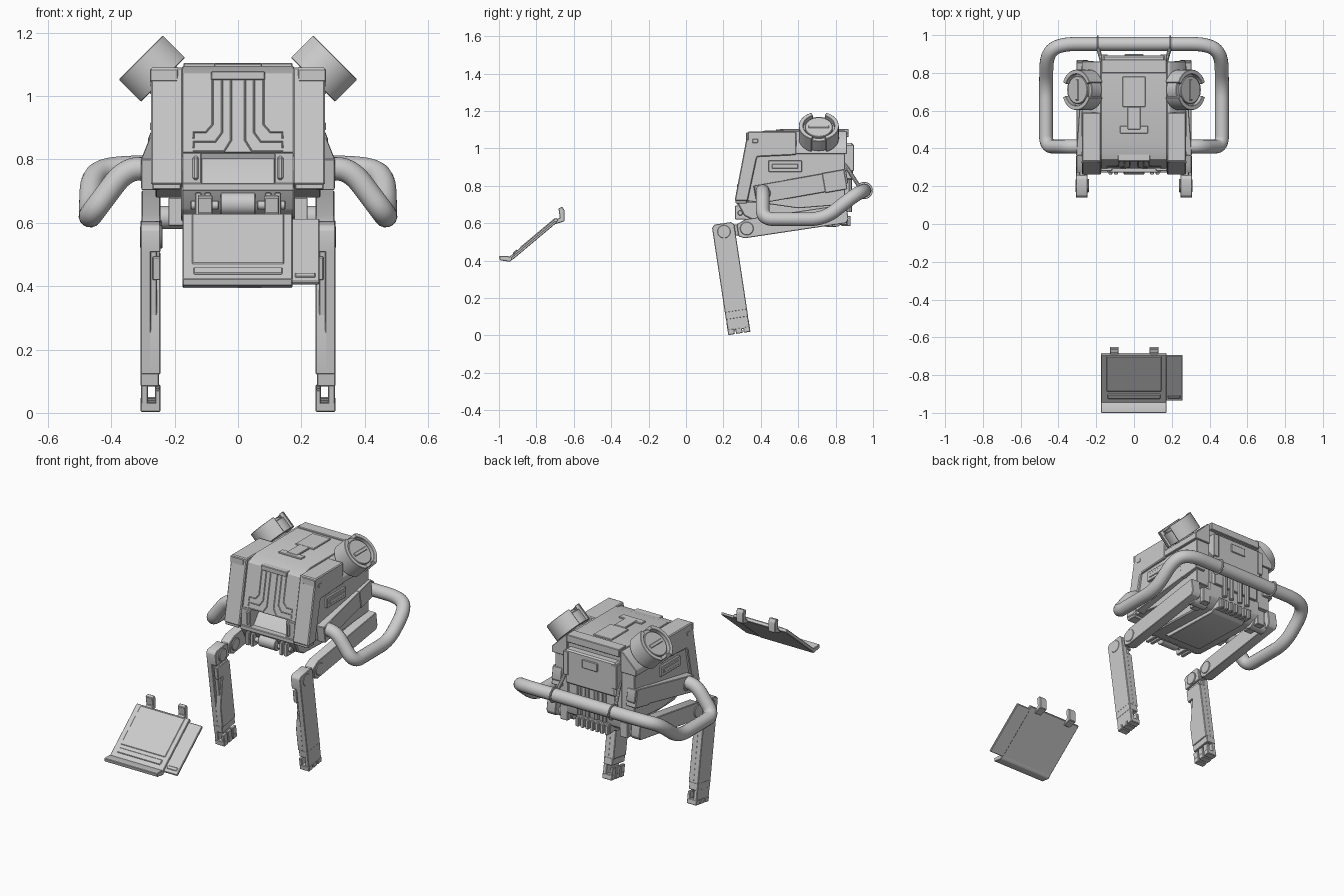
import bpy, bmesh
from math import radians, sin, cos, pi
from mathutils import Matrix, Vector

if "Cube" in bpy.data.objects:
    bpy.data.objects.remove(bpy.data.objects["Cube"])

I = Matrix.Identity(4)


def prism(name, pts, x0, x1, M=I, mirror=False, bevel=0.003):
    """Extrude a (y, z) profile along local x, then place it with M."""
    bm = bmesh.new()
    a = [bm.verts.new(M @ Vector((x0, y, z))) for y, z in pts]
    b = [bm.verts.new(M @ Vector((x1, y, z))) for y, z in pts]
    bm.faces.new(a)
    bm.faces.new(b[::-1])
    for i in range(len(a)):
        j = (i + 1) % len(a)
        bm.faces.new((a[i], b[i], b[j], a[j]))
    bmesh.ops.recalc_face_normals(bm, faces=bm.faces)
    me = bpy.data.meshes.new(name)
    bm.to_mesh(me)
    bm.free()
    ob = bpy.data.objects.new(name, me)
    bpy.context.collection.objects.link(ob)
    if bevel:
        m = ob.modifiers.new("bevel", 'BEVEL')
        m.width, m.segments, m.limit_method = bevel, 1, 'ANGLE'
    if mirror:
        ob.modifiers.new("mirror", 'MIRROR')
    return ob


def box(name, x, y, z, M=I, mirror=False, bevel=0.003):
    return prism(name, [(y[0], z[0]), (y[1], z[0]), (y[1], z[1]), (y[0], z[1])],
                 x[0], x[1], M, mirror, bevel)


def disc(name, c, r, x0, x1, M=I, mirror=False, n=32, bevel=0.003):
    pts = [(c[0] + r * cos(2 * pi * i / n), c[1] + r * sin(2 * pi * i / n)) for i in range(n)]
    return prism(name, pts, x0, x1, M, mirror, bevel)


def sector(name, r0, r1, a0, a1, x0, x1, M, n=16):
    ang = [radians(a0 + (a1 - a0) * i / n) for i in range(n + 1)]
    pts = [(r1 * cos(a), r1 * sin(a)) for a in ang] + [(r0 * cos(a), r0 * sin(a)) for a in ang[::-1]]
    return prism(name, pts, x0, x1, M, True, 0.002)


def rounded(pts, radii, n=8):
    """Replace inner corners of a polyline by smooth bends."""
    P = [Vector(p) for p in pts]
    out = [P[0]]
    for a, b, c, r in zip(P, P[1:], P[2:], radii):
        u, v = a - b, c - b
        s = b + u.normalized() * min(r, u.length * .48)
        e = b + v.normalized() * min(r, v.length * .48)
        for i in range(n + 1):
            t = i / n
            out.append(s * (1 - t) ** 2 + b * 2 * t * (1 - t) + e * t * t)
    return out + [P[-1]]


def tube(name, pts, r, res=6):
    cu = bpy.data.curves.new(name, 'CURVE')
    cu.dimensions, cu.bevel_depth, cu.bevel_resolution, cu.use_fill_caps = '3D', r, res, True
    sp = cu.splines.new('POLY')
    sp.points.add(len(pts) - 1)
    for p, q in zip(sp.points, pts):
        p.co = (*q, 1)
    ob = bpy.data.objects.new(name, cu)
    bpy.context.collection.objects.link(ob)
    return ob


def place(y, z, deg):
    return Matrix.Translation((0, y, z)) @ Matrix.Rotation(radians(deg), 4, 'X')


def front(z):  # y of the sloping front face at height z
    return 0.275 + (z - 0.72) * 0.19


# Central body: hull, sloping brow, recessed opening with posts
prism("body_core", [(front(.82), .82), (front(1.07), 1.07), (.42, 1.095), (.85, 1.095),
                    (.85, .72), (.40, .72), (.36, .82)], -.176, .176)
box("opening_post", (.115, .176), (.28, .42), (.715, .822), mirror=True)
box("post_slot", (.124, .143), (.272, .29), (.735, .81), mirror=True, bevel=.006)
prism("opening_ramp", [(.30, .715), (.42, .715), (.42, .82), (.38, .82)], -.116, .116)
box("front_sill", (-.176, .176), (.272, .33), (.70, .725))

# Channel lines on the front panel
for x, zt, zb in ((.08, .91, .885), (.05, .885, .855), (.022, .86, .825)):
    for s in (-1, 1):
        path = [(x, 1.05), (x, zt), (x + .022, zb), (.14, zb), (.14, zb - .02)]
        tube("front_channel", [(s * a, front(z) + .001, z) for a, z in path], .004, 0)
box("channel_cap", (-.085, .085), (.332, .37), (1.05, 1.078))

# Top deck details
box("top_box", (-.075, .075), (.48, .52), (1.085, 1.102))
box("top_neck", (-.035, .035), (.5, .62), (1.085, 1.104))
box("top_plate", (-.06, .06), (.62, .78), (1.085, 1.102))
box("top_rear_plate", (-.172, .172), (.80, .87), (1.06, 1.104))

# Side pods: front column and shoulder, chamfered rear that seats the lamps, recessed side panel
prism("side_pod", [(.26, .72), (.33, 1.09), (.59, 1.09), (.59, .965), (.38, .955),
                   (.33, .72)], .174, .275, mirror=True, bevel=.005)
prism("pod_rear", [(-.174, 1.09), (-.19, 1.09), (-.275, 1.005), (-.275, .97), (-.174, .97)],
      .585, .86, Matrix.Rotation(radians(90), 4, 'Z'), True)
box("pod_foot", (.18, .27), (.265, .325), (.705, .73), mirror=True)
prism("side_panel", [(.32, .72), (.37, .97), (.85, .99), (.85, .70), (.6, .68)], .174, .26, mirror=True)
box("side_vent_frame", (.25, .273), (.44, .62), (.875, .935), mirror=True)
box("side_vent", (.25, .277), (.46, .60), (.892, .918), mirror=True)
box("pod_mark", (.27, .277), (.355, .385), (1.03, 1.05), mirror=True, bevel=.002)
box("pod_corner_cap", (.19, .278), (.322, .335), (1.045, 1.085), mirror=True)

# Lower chassis with belly and front hinge clasps
prism("chassis", [(.27, .715), (.31, .64), (.36, .615), (.80, .60), (.86, .64), (.86, .73)],
      -.18, .18, bevel=.006)
prism("belly", [(.38, .63), (.43, .59), (.80, .58), (.86, .62)], -.11, .11)
disc("front_barrel", (.30, .66), .038, -.055, .055)
for x in (.085, .115):
    box("hinge_clasp", (x, x + .02), (.262, .34), (.62, .695), mirror=True)
disc("hinge_pin", (.29, .655), .014, .06, .15, mirror=True, n=16)

# Back panel, pipes, struts and toothed grille
box("back_panel", (-.165, .165), (.84, .893), (.83, 1.03), bevel=.008)
box("back_panel_lower", (-.15, .15), (.84, .875), (.72, .84))
box("back_latch", (-.05, .05), (.885, .899), (.95, 1.0))
box("back_side_rail", (.14, .175), (.84, .898), (.88, 1.02), mirror=True)
for x in (.03, .08):
    tube("back_pipe", [(x, .875, .83), (x, .875, .66)], .014, 3).modifiers.new("mirror", 'MIRROR')
box("rear_grille", (-.11, .11), (.82, .865), (.59, .65))
for i in range(7):
    x = -.096 + i * .032
    box("grille_tooth", (x - .010, x + .010), (.83, .88), (.585, .64))
for s in (-1, 1):
    tube("rear_strut", [(s * .165, .84, .93), (s * .19, .93, .79)], .010, 3)

# Tubular guard handle, clamped at the back
half = [(.26, .41, .772), (.355, .41, .77), (.466, .41, .622), (.466, .74, .622),
        (.462, .90, .75), (.39, .953, .775)]
loop = half + [(-x, y, z) for x, y, z in half[::-1]]
bends = [.06, .06, .08, .09, .09]
tube("guard_handle", rounded(loop, bends + bends[::-1]), .037)
R = Matrix.Translation((0, .953, .775))
for k in range(2):
    sector("handle_clamp", .034, .046, 180 * k, 180 * k + 180, .187, .195, R)

# Tilted side lamps: drum, two gripping ring halves, slotted cap
L = Matrix.Translation((.24, .71, 1.055)) @ Matrix.Rotation(radians(-45), 4, 'Y')
disc("lamp_mount", (0, 0), .06, -.08, 0, L, True)
disc("lamp_drum", (0, 0), .094, -.005, .07, L, True)
disc("lamp_cap", (0, 0), .074, .065, .085, L, True)
box("lamp_slot", (.08, .09), (-.055, .055), (-.01, .01), L, True)
for a in (0, 180):
    sector("lamp_ring_half", .084, .107, a - 68, a + 68, -.005, .094, L)

# Upper arms that carry the handle, toed in toward the back
P = Matrix.Translation((.28, 0, 0))
A = (Matrix.Translation((.28, .40, .757)) @ Matrix.Rotation(radians(4), 4, 'Z')
     @ Matrix.Rotation(radians(10), 4, 'X') @ P.inverted())
prism("upper_arm", [(-.03, -.05), (.44, -.05), (.47, -.02), (.47, .05), (-.03, .05)], .245, .304, A, True)
disc("upper_arm_pivot", (.02, 0), .032, .29, .308, A, True)
box("upper_arm_end", (.24, .307), (.34, .46), (-.055, .052), A, True)

# Thighs with hip axles
T = place(.325, .572, 8.5)
prism("thigh", [(-.05, -.035), (-.02, -.05), (.53, -.05), (.545, -.03), (.545, .05), (.0, .05), (-.05, .03)],
      .245, .304, T, True)
disc("thigh_pivot", (0, 0), .036, .24, .308, T, True)
disc("hip_axle", (.80, .617), .036, .16, .26, mirror=True)
box("hip_block", (.17, .22), (.74, .86), (.59, .68), mirror=True)

# Knees and shins
box("knee_link", (.258, .29), (-.14, .02), (-.03, .03), T, True)
S = place(.203, .555, 8.6)
prism("shin_top", [(-.06, -.04), (.06, -.04), (.06, .03), (.045, .045), (-.045, .045), (-.06, .03)],
      .245, .307, S, True)
disc("knee_disc", (0, 0), .036, .238, .309, S, True)
box("shin_outer", (.275, .307), (-.06, .06), (-.43, -.03), S, True)
box("shin_core", (.255, .28), (-.045, .055), (-.42, -.03), S, True)
prism("shin_inner_pad", [(-.06, -.30), (.0, -.07), (.06, -.07), (.06, -.43), (-.06, -.43)],
      .245, .28, S, True)
box("shin_inner_block", (.245, .27), (-.055, .05), (-.13, -.055), S, True)

# Feet: ankle band, outer plate, clawed toes
box("ankle", (.25, .307), (-.06, .06), (-.468, -.425), S, True)
box("foot_plate", (.284, .306), (-.059, .059), (-.53, -.46), S, True)
for i in range(3):
    y = -.06 + i * .042
    box("toe", (.245, .307), (y, y + .036), (-.55, -.52), S, True)
    box("toe_claw", (.245, .262), (y, y + .036), (-.525, -.48), S, True)

# Detached hatch panel in front
H = place(-.945, .408, 40)
box("hatch_plate", (-.175, .172), (0, .335), (-.011, .009), H)
box("hatch_raised_field", (-.145, .145), (.085, .328), (.005, .012), H)
box("hatch_grip", (-.14, .14), (.035, .065), (.005, .014), H)
box("hatch_side_flap", (.165, .257), (.01, .32), (-.014, 0), H)
box("flap_rail", (.18, .245), (.03, .05), (-.005, .004), H)
prism("hatch_lip", [(-1, .424), (-.995, .402), (-.94, .394), (-.925, .411), (-.95, .424)], -.175, .172)
for x in (-.127, .083):
    prism("hatch_clip", [(-.71, .612), (-.70, .595), (-.65, .61), (-.65, .67), (-.662, .688),
                         (-.682, .68), (-.675, .63)], x, x + .046)

# Bake modifiers and curves, smooth the round parts
bpy.ops.object.select_all(action='SELECT')
bpy.context.view_layer.objects.active = bpy.data.objects["body_core"]
bpy.ops.object.convert(target='MESH')
bpy.ops.object.shade_smooth_by_angle(angle=radians(30))
